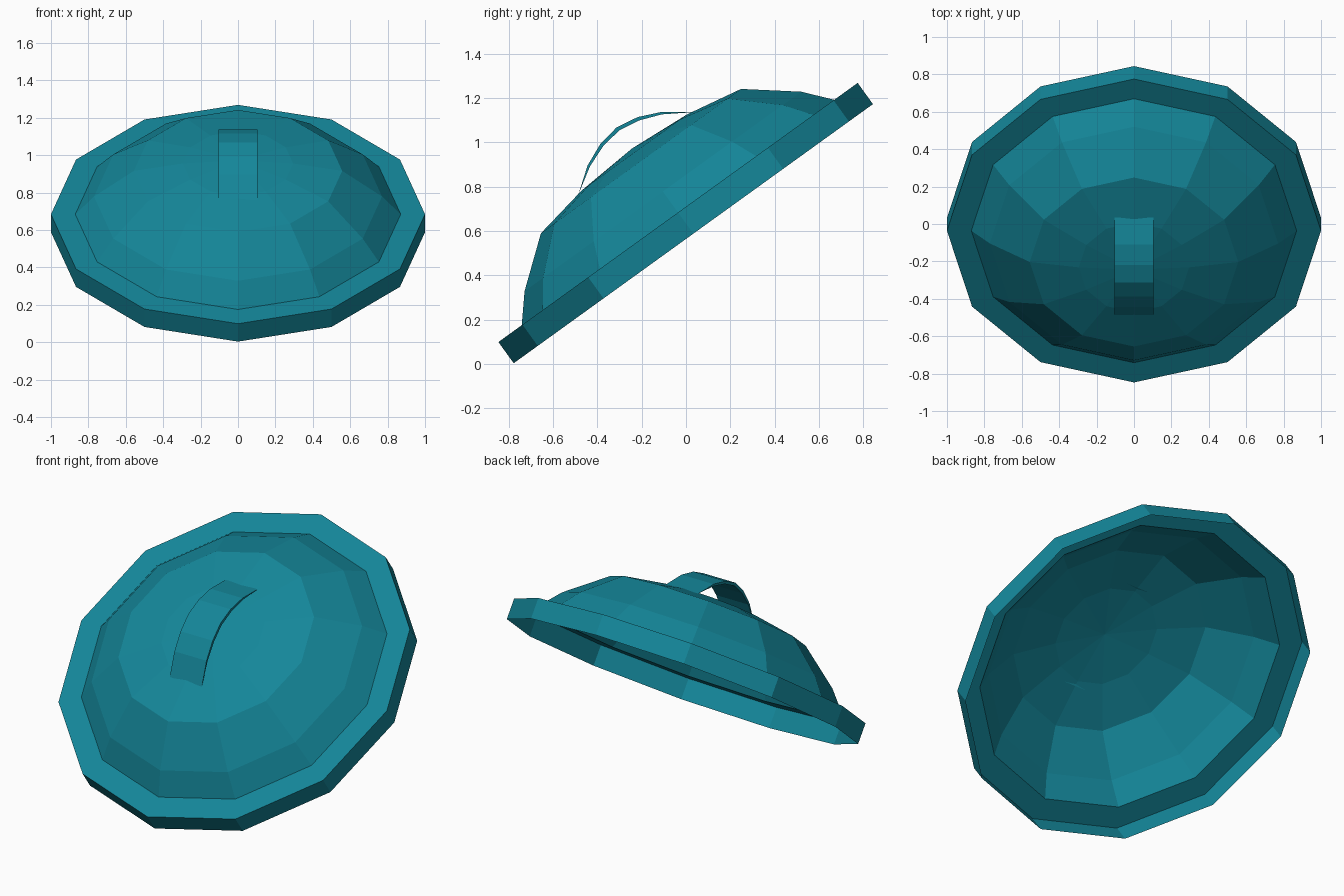
import bpy, bmesh, math
from mathutils import Matrix

if "Cube" in bpy.data.objects:
    bpy.data.objects.remove(bpy.data.objects["Cube"])

SIDES = 12
# everything is modelled flat, then tilted about x and lifted into place
TILT = Matrix.Translation((0, -0.036, 0.684)) @ Matrix.Rotation(math.radians(35.8), 4, 'X')

teal = bpy.data.materials.new("teal")
teal.diffuse_color = (0.007, 0.24, 0.32, 1)
teal.use_nodes = True
teal.node_tree.nodes["Principled BSDF"].inputs["Base Color"].default_value = teal.diffuse_color


def finish(name, bm):
    bmesh.ops.recalc_face_normals(bm, faces=bm.faces)
    bm.transform(TILT)
    mesh = bpy.data.meshes.new(name)
    bm.to_mesh(mesh)
    bm.free()
    mesh.materials.append(teal)
    obj = bpy.data.objects.new(name, mesh)
    bpy.context.collection.objects.link(obj)
    return obj


def lathe(name, profile):
    """Spin (radius, height) points into a faceted shell."""
    bm = bmesh.new()
    verts = [bm.verts.new((r, 0, z)) for r, z in profile]
    edges = [bm.edges.new(pair) for pair in zip(verts, verts[1:])]
    bmesh.ops.spin(bm, geom=verts + edges, cent=(0, 0, 0), axis=(0, 0, 1),
                   angle=math.tau, steps=SIDES)
    bmesh.ops.remove_doubles(bm, verts=bm.verts, dist=0.0005)
    return finish(name, bm)


# rim: flat top ring with an outer skirt, open underneath
lathe("rim", [(0.87, 0), (1.0, 0), (1.0, -0.118)])

# dome: shallow faceted bowl
lathe("dome", [(0.87, 0), (0.77, 0.117), (0.557, 0.286), (0.295, 0.335), (0, 0.356)])

# handle: arched strap, thickest in the middle and pinched at both ends
outer = [(-0.207, 0.411), (-0.104, 0.456), (0, 0.474), (0.104, 0.456), (0.207, 0.411)]
inner = [(0.2, 0.402), (0.1, 0.440), (0, 0.456), (-0.1, 0.440), (-0.2, 0.402)]
outline = [(-0.322, 0.326)] + outer + [(0.322, 0.326)] + inner
bm = bmesh.new()
face = bm.faces.new([bm.verts.new((-0.105, y, z)) for y, z in outline])
side = bmesh.ops.extrude_face_region(bm, geom=[face], use_keep_orig=True)
bmesh.ops.translate(bm, vec=(0.21, 0, 0),
                    verts=[v for v in side["geom"] if isinstance(v, bmesh.types.BMVert)])
finish("handle", bm)
